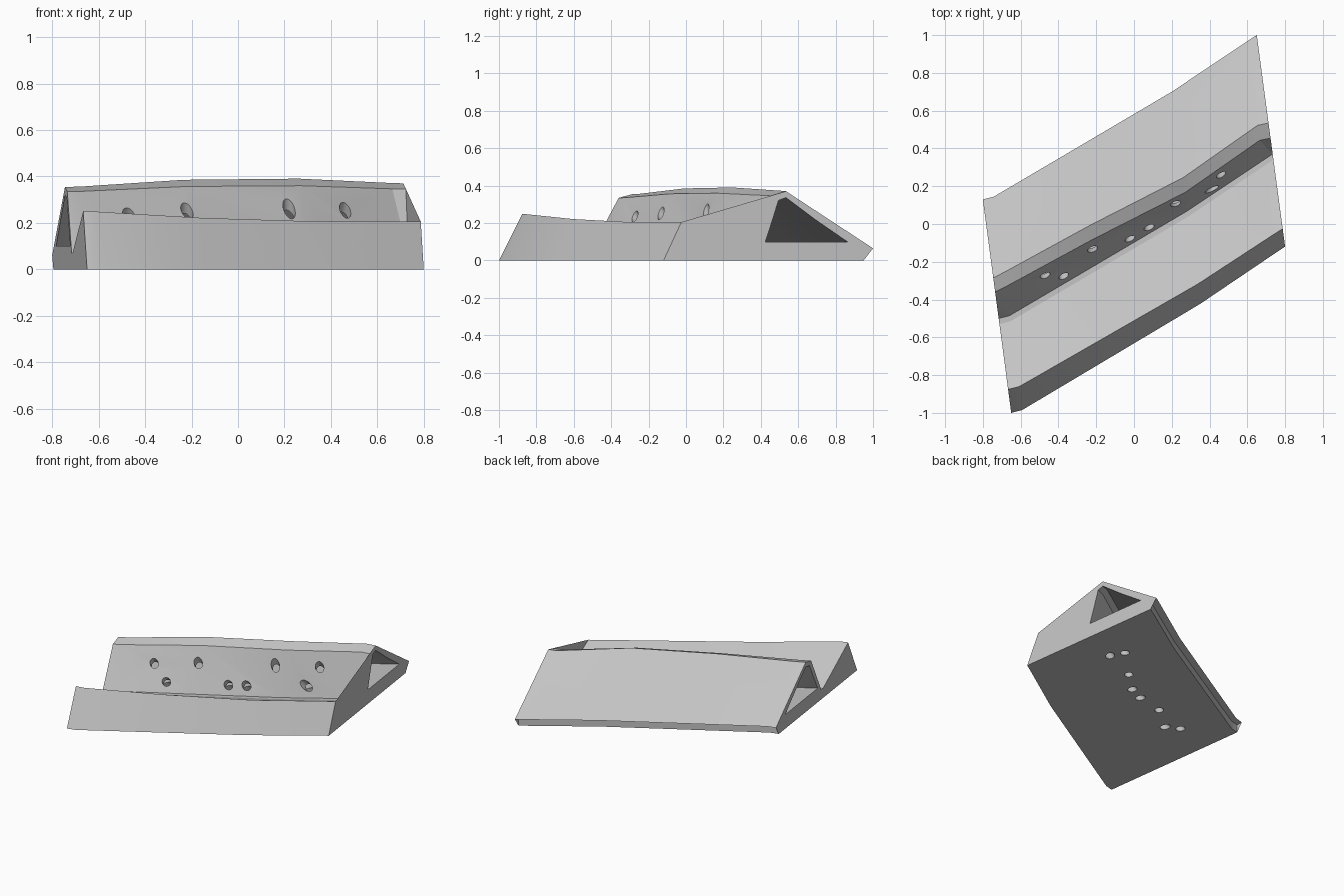
import bpy
import bmesh
from mathutils import Vector

if "Cube" in bpy.data.objects:
    bpy.data.objects.remove(bpy.data.objects["Cube"])

grey = bpy.data.materials.new("plain_grey")
grey.use_nodes = True
grey.diffuse_color = (0.55, 0.55, 0.55, 1)
grey.node_tree.nodes["Principled BSDF"].inputs["Base Color"].default_value = grey.diffuse_color

# Stations along the length, with sideways bend of the edges and of the raised rib
STATIONS = (0, 0.04, 0.35, 0.69, 0.96, 1)
EDGE_BEND = (0, -0.02, -0.025, -0.03, -0.003, 0)
RIB_BEND = (0, -0.003, -0.01, -0.035, 0.02, 0)
CROWN = (0, 0.003, 1, 1, 0.1, 0)


def left_end(y, z):
    return Vector((-0.65 - 0.133 * (y + 1), y, z))


def right_end(y, z):
    return Vector((0.8 - 0.134 * (y + 0.12), y, z))


def make_object(name, bm):
    bmesh.ops.recalc_face_normals(bm, faces=bm.faces)
    mesh = bpy.data.meshes.new(name)
    bm.to_mesh(mesh)
    bm.free()
    mesh.materials.append(grey)
    obj = bpy.data.objects.new(name, mesh)
    bpy.context.collection.objects.link(obj)
    return obj


def loft(name, profile, overrun=0):
    """Loft lines of (left y, left z, right y, right z, bend, crown height)."""
    bm = bmesh.new()
    rings = []
    for i, t in enumerate(STATIONS):
        if overrun and i in (0, len(STATIONS) - 1):
            t += overrun if i else -overrun
        ring = []
        for ly, lz, ry, rz, bend, crown in profile:
            p = left_end(ly, lz).lerp(right_end(ry, rz), t)
            p += Vector((0, bend[i], crown * CROWN[i]))
            ring.append(bm.verts.new(p))
        rings.append(ring)
    n = len(profile)
    for a, b in zip(rings, rings[1:]):
        for j in range(n):
            k = (j + 1) % n
            bm.faces.new((a[j], a[k], b[k], b[j]))
    bm.faces.new(rings[0])
    bm.faces.new(rings[-1])
    bmesh.ops.triangulate(bm, faces=bm.faces)
    return make_object(name, bm)


# Outer body: front lip, valley, raised rib with flat cap, sloping back
body = loft("wedge_body", [
    (-1.0, 0, -0.12, 0, EDGE_BEND, 0),
    (-0.875, 0.25, -0.025, 0.205, EDGE_BEND, -0.013),
    (-0.53, 0.07, 0.34, 0.06, EDGE_BEND, 0),
    (-0.5, 0.07, 0.37, 0.058, EDGE_BEND, 0),
    (-0.36, 0.335, 0.455, 0.345, RIB_BEND, 0.018),
    (-0.285, 0.355, 0.535, 0.37, RIB_BEND, 0.025),
    (0.13, 0.06, 1.0, 0.065, EDGE_BEND, 0),
    (0.09, 0.055, 0.95, 0.055, EDGE_BEND, 0),
    (0.09, 0, 0.95, 0, EDGE_BEND, 0),
])

# Tunnel through the rib
cutters = [loft("tunnel_cutter", [
    (-0.45, 0.10, 0.415, 0.10, RIB_BEND, 0),
    (-0.335, 0.31, 0.485, 0.32, RIB_BEND, 0.018),
    (-0.285, 0.32, 0.525, 0.335, RIB_BEND, 0.022),
    (0.01, 0.10, 0.865, 0.10, EDGE_BEND, 0),
], overrun=0.04)]


def hole_cutter(start, end):
    a, b = Vector(start), Vector(end)
    axis = (b - a).normalized()
    a -= axis * 0.1
    b += axis * 0.04
    bm = bmesh.new()
    bmesh.ops.create_cone(bm, cap_ends=True, segments=24, radius1=0.027,
                          radius2=0.027, depth=(b - a).length)
    obj = make_object("hole_cutter", bm)
    turn = axis.to_track_quat("Z", "Y").to_matrix().to_4x4()
    turn.translation = (a + b) / 2
    obj.matrix_world = turn
    return obj


# Slanted holes: upper row, then lower row, from rib face to underside
for x, y, z, end_x, end_y in (
        (-0.47, -0.28, 0.245, -0.485, -0.11),
        (-0.22, -0.14, 0.265, -0.225, -0.015),
        (0.22, 0.105, 0.265, 0.22, 0.21),
        (0.46, 0.265, 0.245, 0.42, 0.41),
        (-0.37, -0.285, 0.14, -0.395, -0.155),
        (-0.02, -0.09, 0.14, -0.03, 0.03),
        (0.08, -0.03, 0.14, 0.08, 0.08),
        (0.41, 0.18, 0.14, 0.47, 0.32)):
    cutters.append(hole_cutter((x, y, z), (end_x, end_y, 0)))

# Cut the body and drop the cutters
bpy.context.view_layer.objects.active = body
for cutter in cutters:
    cutter.hide_render = True
    mod = body.modifiers.new("cut", "BOOLEAN")
    mod.operation = "DIFFERENCE"
    mod.solver = "EXACT"
    mod.object = cutter
    bpy.ops.object.modifier_apply(modifier=mod.name)
for cutter in cutters:
    bpy.data.objects.remove(cutter)

# Soft bends along the length, crisp profile edges
bpy.ops.object.select_all(action="DESELECT")
body.select_set(True)
bpy.ops.object.shade_smooth_by_angle(angle=0.3)
